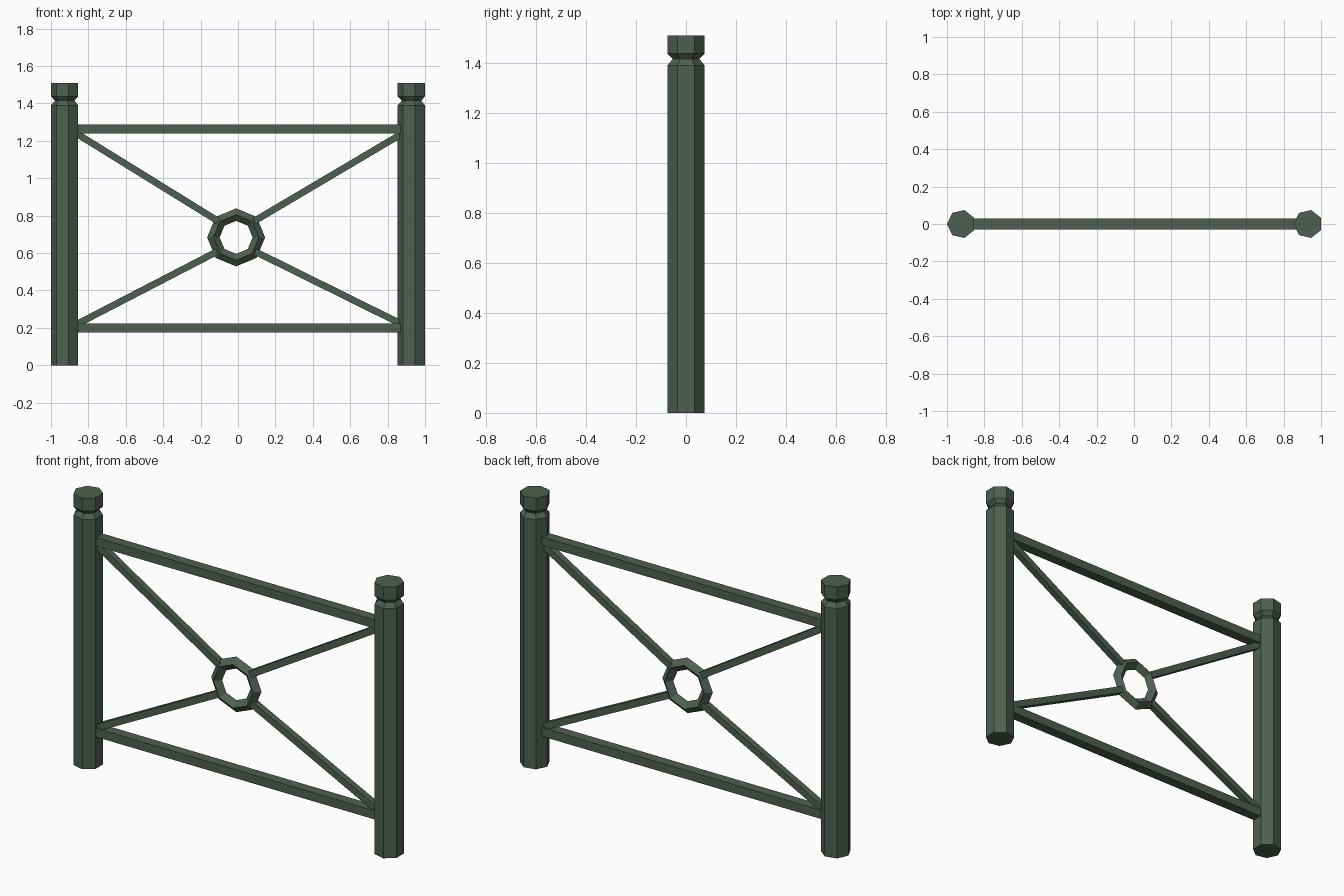
import bpy, bmesh, math
from mathutils import Vector

if "Cube" in bpy.data.objects:
    bpy.data.objects.remove(bpy.data.objects["Cube"])

green = bpy.data.materials.new("dark green paint")
green.diffuse_color = (0.076, 0.117, 0.083, 1)
green.use_nodes = True
green.node_tree.nodes["Principled BSDF"].inputs["Base Color"].default_value = green.diffuse_color


def finish(name, bm):
    bmesh.ops.recalc_face_normals(bm, faces=bm.faces)
    me = bpy.data.meshes.new(name)
    bm.to_mesh(me)
    bm.free()
    me.materials.append(green)
    ob = bpy.data.objects.new(name, me)
    bpy.context.collection.objects.link(ob)
    return ob


def post(name, cx, sides=7):
    # seven-sided turned post with a notched neck below the cap
    profile = [(0.0765, 0), (0.0765, 1.39), (0.055, 1.415), (0.0765, 1.438), (0.0765, 1.51)]
    bm = bmesh.new()
    rings = []
    for r, z in profile:
        angs = [math.pi + math.tau * i / sides for i in range(sides)]
        rings.append([bm.verts.new((cx + r * math.cos(a), r * math.sin(a), z)) for a in angs])
    for lo, hi in zip(rings, rings[1:]):
        for i in range(sides):
            j = (i + 1) % sides
            bm.faces.new((lo[i], lo[j], hi[j], hi[i]))
    bm.faces.new(rings[0])
    bm.faces.new(rings[-1])
    finish(name, bm)


def bar(name, a, b, height, depth):
    # square bar lying in the xz plane between two (x, z) points
    a, b = Vector((a[0], 0, a[1])), Vector((b[0], 0, b[1]))
    d = b - a
    bm = bmesh.new()
    bmesh.ops.create_cube(bm, size=1)
    bmesh.ops.scale(bm, vec=(d.length, depth, height), verts=bm.verts)
    ob = finish(name, bm)
    ob.location = (a + b) / 2
    ob.rotation_euler.y = -math.atan2(d.z, d.x)


# posts
post("left_post", -0.9235)
post("right_post", 0.9305)

# horizontal rails
bar("top_rail", (-0.87, 1.263), (0.885, 1.263), 0.048, 0.057)
bar("bottom_rail", (-0.87, 0.2), (0.885, 0.2), 0.048, 0.057)

# diagonal braces from the corners to the ring
CX, CZ = -0.01, 0.684
for side, x_end in (("left", -0.865), ("right", 0.88)):
    s = -1 if side == "left" else 1
    bar("upper_%s_brace" % side, (x_end, 1.24), (CX + s * 0.09, CZ + 0.083), 0.036, 0.036)
    bar("lower_%s_brace" % side, (x_end, 0.218), (CX + s * 0.09, CZ - 0.07), 0.036, 0.036)

# eight-sided centre ring with a diamond section
bm = bmesh.new()
section = [(0.155, 0), (0.1215, 0.029), (0.088, 0), (0.1215, -0.029)]
loops = []
for i in range(8):
    a = math.tau * i / 8
    loops.append([bm.verts.new((CX + r * math.cos(a), y, CZ + r * math.sin(a))) for r, y in section])
for i in range(8):
    p, q = loops[i], loops[(i + 1) % 8]
    for k in range(4):
        m = (k + 1) % 4
        bm.faces.new((p[k], p[m], q[m], q[k]))
finish("centre_ring", bm)
